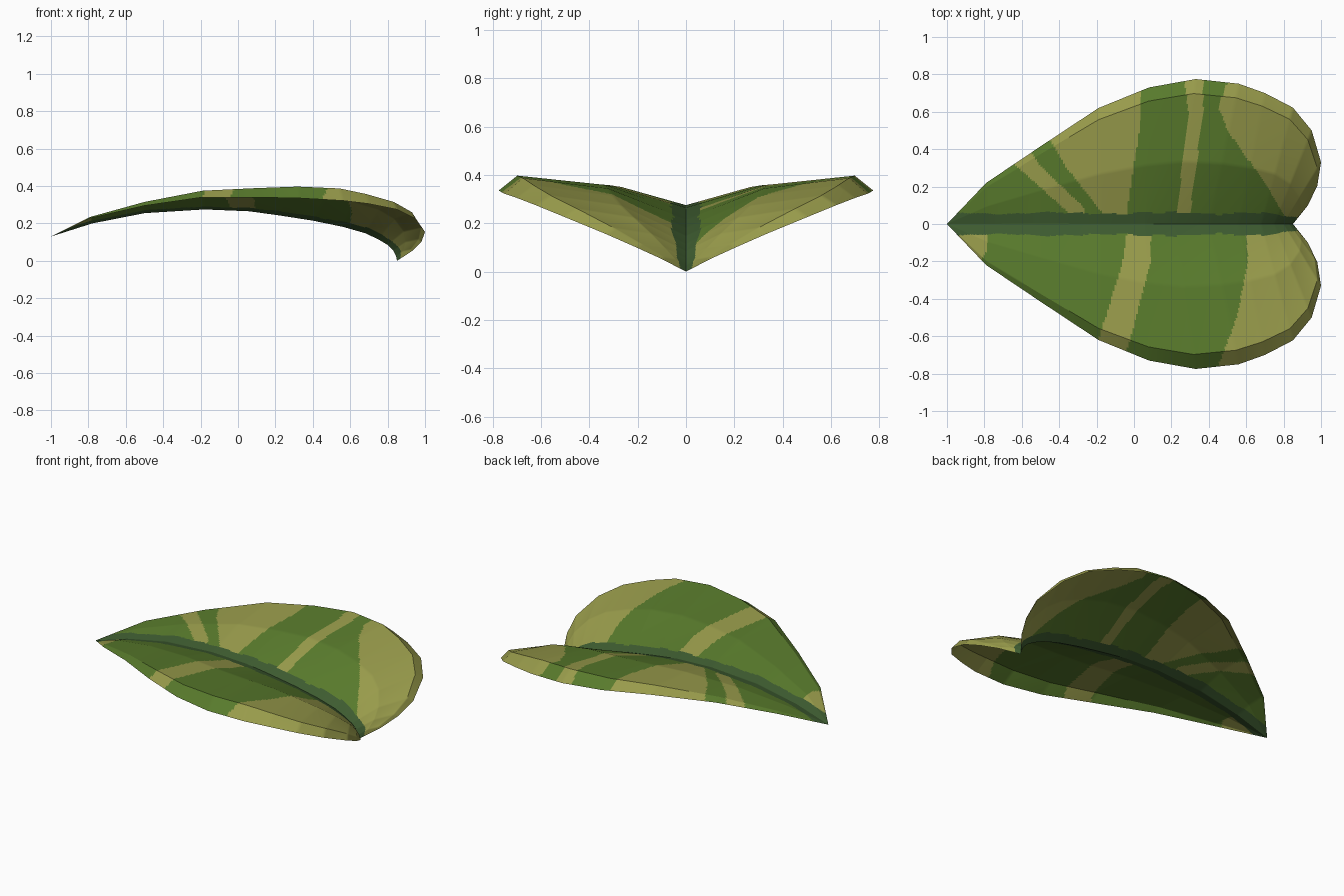
import bpy, bmesh, math

if "Cube" in bpy.data.objects:
    bpy.data.objects.remove(bpy.data.objects["Cube"])

# Ribs of the leaf from tip to notch:
# midrib x, midrib z, rim x, rim y, rim z, crest z
RIBS = [
    (-1.00, .130, -1.00, .000, .130, .130),
    (-.78, .200, -.79, .220, .228, .235),
    (-.50, .255, -.50, .415, .295, .315),
    (-.18, .275, -.19, .620, .340, .375),
    (.06, .265, .08, .730, .340, .388),
    (.22, .243, .33, .775, .335, .397),
    (.40, .215, .56, .750, .322, .387),
    (.56, .182, .70, .700, .305, .357),
    (.68, .148, .85, .622, .275, .315),
    (.75, .115, .95, .500, .225, .260),
    (.80, .085, 1.00, .330, .155, .180),
    (.83, .055, .98, .205, .100, .115),
    (.845, .025, .93, .100, .052, .060),
    (.85, .000, .85, .000, .000, .000),
]
MID, CREST = .43, .90      # where each half bends, as a share of its width
STEP = .012                # mesh fineness along the leaf

# Pale bands: (side, left edge, right edge), edges as (distance from midrib, x)
BANDS = [
    (1, [(.07, -.36), (.32, -.64)], [(.08, -.26), (.31, -.50), (.38, -.55)]),
    (1, [(.06, -.17), (.30, -.36), (.45, -.45)], [(.06, -.04), (.50, .03), (.72, .04)]),
    (1, [(.06, .23), (.60, .29), (.77, .27)], [(.06, .30), (.60, .37), (.77, .37)]),
    (1, [(.05, .80), (.22, .70), (.50, .50), (.63, .45), (.76, .50)], [(0, 9)]),
    (-1, [(0, -9)], [(.08, -.78), (.15, -.79), (.21, -.83)]),
    (-1, [(.06, -.04), (.20, -.06), (.62, -.19)], [(.06, .09), (.20, .09), (.69, -.04)]),
    (-1, [(.06, .60), (.20, .61), (.50, .55), (.76, .45)], [(0, 9)]),
]


def interp(pts, v):
    """Piecewise linear lookup, held constant past the ends."""
    if v <= pts[0][0]:
        return pts[0][1]
    for (a, p), (b, q) in zip(pts, pts[1:]):
        if v <= b:
            return p + (q - p) * (v - a) / (b - a)
    return pts[-1][1]


def material(name, rgb):
    m = bpy.data.materials.new(name)
    m.diffuse_color = (*rgb, 1)
    m.use_nodes = True
    m.node_tree.nodes["Principled BSDF"].inputs["Base Color"].default_value = m.diffuse_color
    return m


def colour(c):
    """0 leaf green, 1 pale band, 2 midrib."""
    y = abs(c.y)
    rib = .058 + .005 * math.sin(11 * c.x) + .003 * math.sin(37 * c.x)
    if c.x > .65:
        rib -= .1 * (c.x - .65)
    if y < rib and c.x < .87:
        return 2
    for side, left, right in BANDS:
        if side * c.y > 0 and interp(left, y) < c.x < interp(right, y):
            return 1
    return 0


# Refine the ribs into evenly spaced rows
rows = []
for a, b in zip(RIBS, RIBS[1:]):
    n = max(3, math.ceil(math.dist(a[2:4], b[2:4]) / STEP))
    rows += [[p + (q - p) * i / n for p, q in zip(a, b)] for i in range(n)]
rows.append(list(RIBS[-1]))

# Column positions from midrib to rim
stops = [(0, MID, 34), (MID, CREST, 28), (CREST, 1, 6)]
cols = [a + (b - a) * i / n for a, b, n in stops for i in range(n)] + [1]

# Leaf blade: both halves of the folded sheet
bm = bmesh.new()
for side in (1, -1):
    grid = []
    for xm, zm, xo, yo, zo, zc in rows:
        section = [(0, zm), (MID, zm + .75 * (zc - zm)), (CREST, zc), (1, zo)]
        grid.append([bm.verts.new((xm + (xo - xm) * t, side * yo * t, interp(section, t)))
                     for t in cols])
    for r, s in zip(grid, grid[1:]):
        for j in range(len(cols) - 1):
            quad = [r[j], s[j], s[j + 1], r[j + 1]]
            bm.faces.new(quad if side > 0 else quad[::-1])
bmesh.ops.remove_doubles(bm, verts=bm.verts, dist=1e-5)
for f in bm.faces:
    f.material_index = colour(f.calc_center_median())

mesh = bpy.data.meshes.new("leaf_blade")
bm.to_mesh(mesh)
bm.free()
for m in (material("leaf green", (.098, .195, .025)),
          material("pale olive", (.314, .328, .070)),
          material("midrib dark green", (.048, .107, .030))):
    mesh.materials.append(m)
leaf = bpy.data.objects.new("leaf_blade", mesh)
bpy.context.collection.objects.link(leaf)
bpy.context.view_layer.objects.active = leaf
leaf.select_set(True)
bpy.ops.object.shade_smooth_by_angle(angle=math.radians(30))
